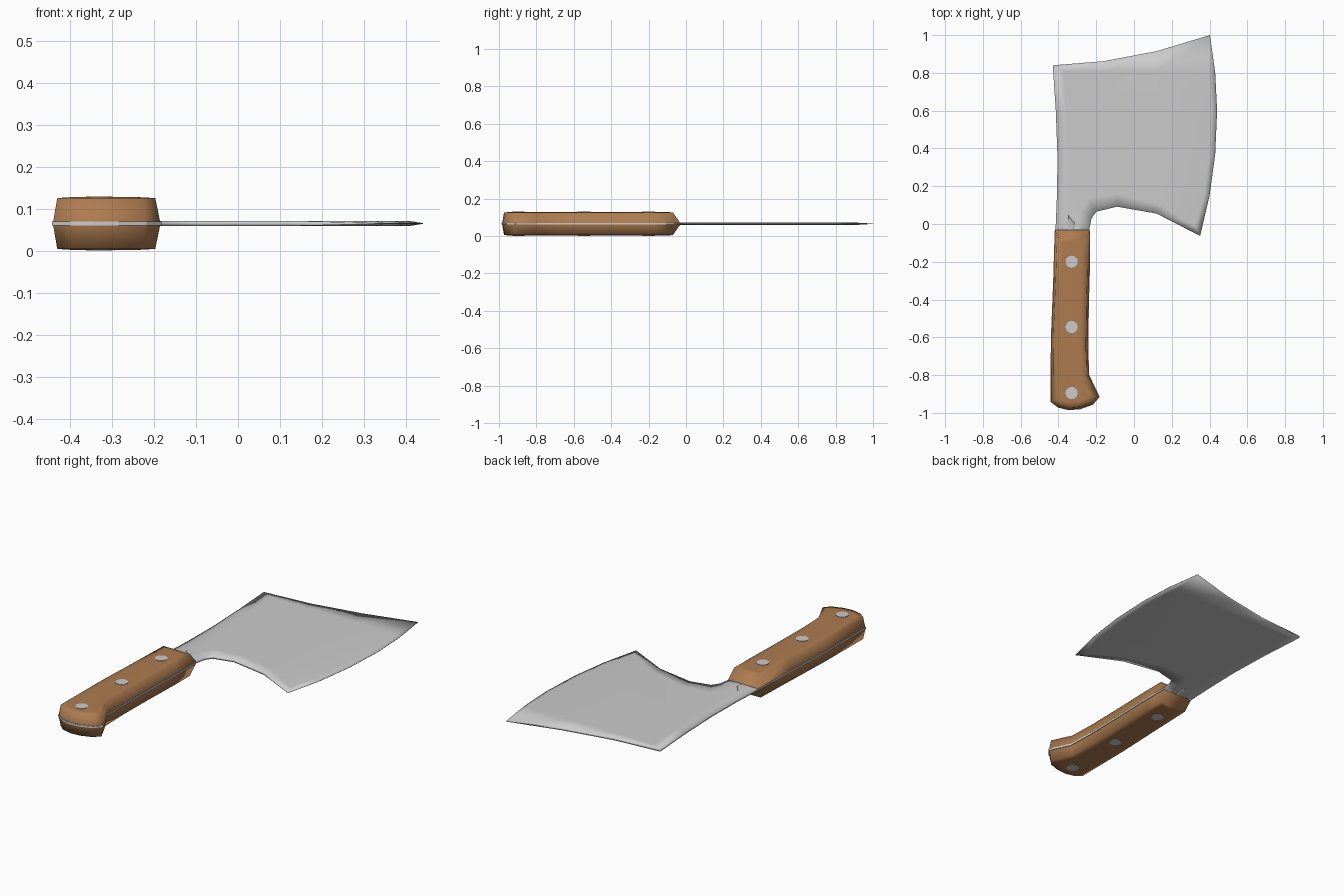
import bpy, bmesh
from mathutils import Vector

if "Cube" in bpy.data.objects:
    bpy.data.objects.remove(bpy.data.objects["Cube"])

MID = 0.0657      # height of the blade's centre plane


def material(name, rgb):
    m = bpy.data.materials.new(name)
    m.diffuse_color = (*rgb, 1)
    m.use_nodes = True
    m.node_tree.nodes["Principled BSDF"].inputs["Base Color"].default_value = m.diffuse_color
    return m


def loft(name, loops, mat=None, cap_start=True, smooth=True):
    """Skin a stack of matching closed loops and cap the ends."""
    bm = bmesh.new()
    rings = [[bm.verts.new(p) for p in loop] for loop in loops]
    n = len(rings[0])
    for a, b in zip(rings, rings[1:]):
        for i in range(n):
            j = (i + 1) % n
            bm.faces.new((a[i], a[j], b[j], b[i]))
    bm.faces.new(rings[-1])
    if cap_start:
        bm.faces.new(rings[0][::-1])
    for f in bm.faces:
        f.smooth = smooth
    # lofts running downwards are inside out
    if loops[-1][0][2] < loops[0][0][2]:
        bmesh.ops.reverse_faces(bm, faces=bm.faces[:])
    mesh = bpy.data.meshes.new(name)
    bm.to_mesh(mesh)
    bm.free()
    ob = bpy.data.objects.new(name, mesh)
    bpy.context.collection.objects.link(ob)
    if mat:
        mesh.materials.append(mat)
    return ob


def inset(pts, d):
    """Move a counter-clockwise outline inwards by d."""
    out = []
    for i, p in enumerate(pts):
        a, p, b = Vector(pts[i - 1]), Vector(p), Vector(pts[(i + 1) % len(pts)])
        e1, e2 = (p - a).normalized(), (b - p).normalized()
        n1, n2 = Vector((-e1.y, e1.x)), Vector((-e2.y, e2.x))
        m = (n1 + n2).normalized()
        out.append(tuple(p + m * d / max(m.dot(n1), 0.6)))
    return out


wood = material("wood", (0.42, 0.20, 0.08))

# Blade: rim x, y, inner flat x, y, half thickness at the rim
T, E = 0.006, 0.0008
blade = [
    (-0.237, -0.06, -0.290, -0.06, T), (-0.235, -0.02, -0.290, 0.00, T),
    (-0.225, 0.03, -0.280, 0.07, T), (-0.200, 0.065, -0.245, 0.14, T),
    (-0.090, 0.092, -0.090, 0.16, T), (0.120, 0.055, 0.120, 0.11, T),
    (0.350, -0.063, 0.325, -0.01, E), (0.400, 0.15, 0.370, 0.15, E),
    (0.430, 0.37, 0.398, 0.37, E), (0.440, 0.60, 0.408, 0.60, E),
    (0.430, 0.80, 0.400, 0.74, E), (0.402, 1.00, 0.395, 0.81, E),
    (0.120, 0.915, 0.120, 0.81, T), (-0.160, 0.862, -0.160, 0.81, T),
    (-0.430, 0.840, -0.375, 0.81, T), (-0.414, 0.60, -0.360, 0.60, T),
    (-0.405, 0.35, -0.345, 0.35, T), (-0.408, 0.15, -0.345, 0.15, T),
    (-0.415, -0.02, -0.350, 0.00, T), (-0.416, -0.06, -0.350, -0.06, T),
]
rim = [[(x, y, MID + s * h) for x, y, _, _, h in blade] for s in (-1, 1)]
flat = [[(x, y, MID + s * T) for _, _, x, y, _ in blade] for s in (-1, 1)]
loft("blade", [flat[0], rim[0], rim[1], flat[1]])

# Handle outline shared by the tang and both wooden scales
outline = [
    (-0.417, -0.03), (-0.425, -0.30), (-0.437, -0.60), (-0.440, -0.94),
    (-0.400, -0.970), (-0.345, -0.983), (-0.285, -0.978), (-0.220, -0.955),
    (-0.185, -0.915), (-0.240, -0.80), (-0.245, -0.65), (-0.241, -0.40),
    (-0.235, -0.20), (-0.235, -0.03),
]
tang = [(x, min(y, -0.034)) for x, y in inset(outline, -0.003)]
loft("tang", [[(x, y, MID + s * 0.005) for x, y in tang] for s in (-1, 1)], smooth=False)

# Wooden scales, narrowing outwards with a sloped front end
edge = [(x, min(y, -0.07)) for x, y in inset(outline, 0.010)]
top = [(x, min(y, -0.10)) for x, y in inset(outline, 0.040)]
for s, side in ((1, "top"), (-1, "bottom")):
    loft("handle_scale_" + side,
         [[(x, y, MID + s * h) for x, y in pts]
          for pts, h in ((outline, 0.003), (edge, 0.0605), (top, 0.0625))],
         wood, cap_start=False)

# Rivets through the handle
for i, y in enumerate((-0.20, -0.545, -0.895)):
    bpy.ops.mesh.primitive_cylinder_add(vertices=24, radius=0.032, depth=0.129,
                                        location=(-0.33, y, MID))
    bpy.context.object.name = f"rivet_{i + 1}"
    bpy.ops.object.shade_smooth_by_angle()
